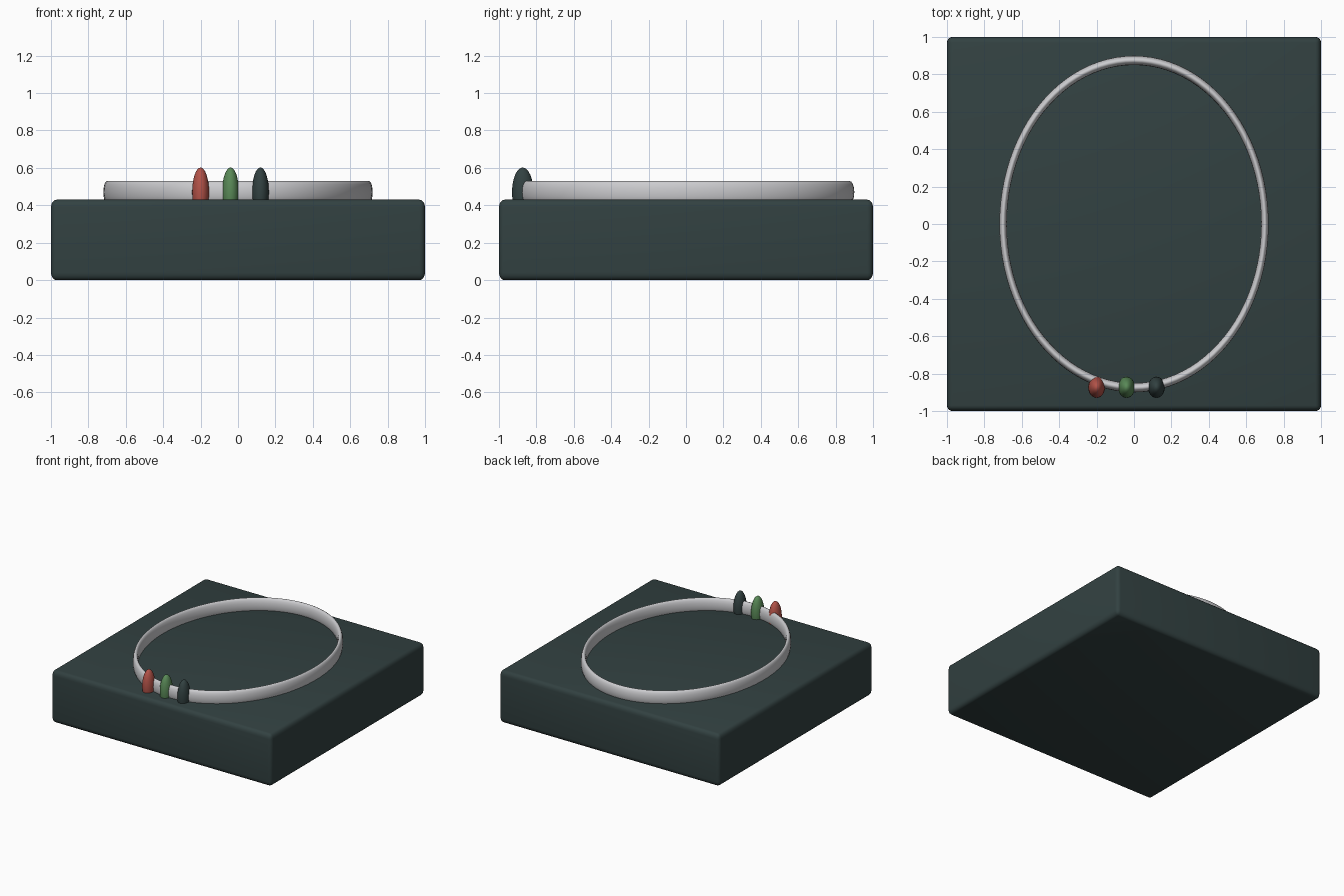
import bpy, math

if "Cube" in bpy.data.objects:
    bpy.data.objects.remove(bpy.data.objects["Cube"])


def material(name, rgb):
    m = bpy.data.materials.new(name)
    m.diffuse_color = (*rgb, 1)
    m.use_nodes = True
    m.node_tree.nodes["Principled BSDF"].inputs["Base Color"].default_value = m.diffuse_color
    return m


dark = material("dark slate", (0.032, 0.053, 0.053))
silver = material("silver grey", (0.60, 0.60, 0.62))
red = material("brick red", (0.45, 0.085, 0.065))
green = material("leaf green", (0.10, 0.25, 0.095))


def finish(name, mat, scale=(1, 1, 1), angle=180):
    """Name, scale, colour and smooth the active object."""
    ob = bpy.context.object
    ob.name = name
    ob.scale = scale
    bpy.ops.object.transform_apply(location=False, rotation=False, scale=True)
    ob.data.materials.append(mat)
    bpy.ops.object.shade_smooth_by_angle(angle=math.radians(angle))
    return ob


# Square display base with softened edges (taller than wide softening)
H, STRETCH = 0.43, 1.35
bpy.ops.mesh.primitive_cube_add(size=1, location=(0, 0, H / 2))
base = bpy.context.object
base.scale = (2, 2, H / STRETCH)
bpy.ops.object.transform_apply(location=False, rotation=False, scale=True)
bev = base.modifiers.new("soft_edges", 'BEVEL')
bev.width = 0.03
bev.segments = 4
bpy.ops.object.modifier_apply(modifier=bev.name)
finish("base", dark, (1, 1, STRETCH), 40)

# Oval ring: a torus stretched along y and made tall like a band
bpy.ops.mesh.primitive_torus_add(major_radius=0.70, minor_radius=0.02,
                                 major_segments=96, minor_segments=16,
                                 location=(0, 0, 0.47))
finish("oval_ring", silver, (1, 1.25, 3.0))

# Three beads threaded on the front of the ring
for name, x, mat in (("red_bead", -0.20, red),
                     ("green_bead", -0.04, green),
                     ("dark_bead", 0.12, dark)):
    bpy.ops.mesh.primitive_uv_sphere_add(segments=24, ring_count=16, radius=1,
                                         location=(x, -0.873, 0.47))
    finish(name, mat, (0.045, 0.057, 0.132))
